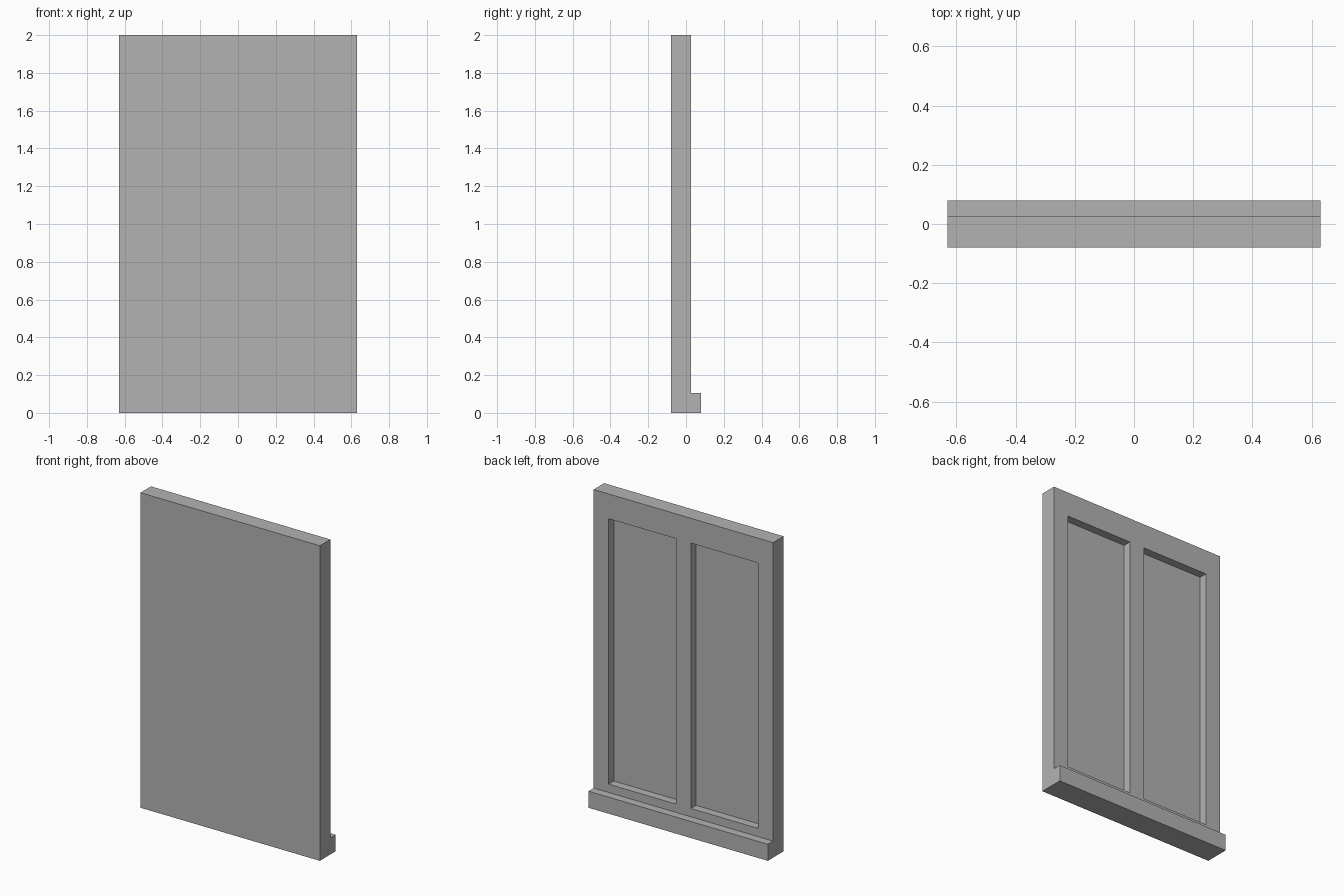
import bpy
import bmesh
from mathutils import Matrix

cube = bpy.data.objects.get("Cube")
if cube:
    bpy.data.objects.remove(cube, do_unlink=True)

# Proportions: every board is one unit wide
BOARD = 0.105
HALF_W = BOARD * 6
FRONT = -BOARD * 0.75
BACK = FRONT + BOARD
SILL_BACK = -FRONT
FLOOR = FRONT + BOARD / 2
HEIGHT = 2.0
MARGIN = BOARD * 1.5

grey = bpy.data.materials.new("plain grey")
grey.use_nodes = True
colour = (0.45, 0.45, 0.45, 1)
grey.diffuse_color = colour
grey.node_tree.nodes["Principled BSDF"].inputs["Base Color"].default_value = colour


def add_object(name, bm):
    bmesh.ops.recalc_face_normals(bm, faces=bm.faces)
    mesh = bpy.data.meshes.new(name)
    bm.to_mesh(mesh)
    bm.free()
    mesh.materials.append(grey)
    obj = bpy.data.objects.new(name, mesh)
    bpy.context.collection.objects.link(obj)
    return obj


def box(name, low, high):
    bm = bmesh.new()
    size = [h - l for l, h in zip(low, high)]
    centre = [(h + l) / 2 for l, h in zip(low, high)]
    matrix = Matrix.Translation(centre) @ Matrix.Diagonal((*size, 1))
    bmesh.ops.create_cube(bm, size=1, matrix=matrix)
    return add_object(name, bm)


# Slab and sill: an L-shaped side profile drawn across the full width
profile = [(FRONT, 0), (SILL_BACK, 0), (SILL_BACK, BOARD),
           (BACK, BOARD), (BACK, HEIGHT), (FRONT, HEIGHT)]
bm = bmesh.new()
side = bm.faces.new([bm.verts.new((-HALF_W, y, z)) for y, z in profile])
extruded = bmesh.ops.extrude_face_region(bm, geom=[side])["geom"]
bmesh.ops.translate(bm, vec=(HALF_W * 2, 0, 0),
                    verts=[v for v in extruded if isinstance(v, bmesh.types.BMVert)])
panel = add_object("window_panel", bm)

# Two tall recesses in the back, either side of the centre post
for label, side_sign in (("left", 1), ("right", -1)):
    xs = sorted((side_sign * BOARD / 2, side_sign * (HALF_W - BOARD)))
    cutter = box(label + "_recess_cutter", (xs[0], FLOOR, MARGIN),
                 (xs[1], SILL_BACK * 2, HEIGHT - MARGIN))
    cutter.hide_render = True
    cutter.hide_set(True)
    cut = panel.modifiers.new(label + "_recess", "BOOLEAN")
    cut.operation = "DIFFERENCE"
    cut.solver = "EXACT"
    cut.object = cutter

# Apply the cuts and drop the cutters
bpy.context.view_layer.update()
bpy.context.view_layer.objects.active = panel
for modifier in list(panel.modifiers):
    cutter = modifier.object
    bpy.ops.object.modifier_apply(modifier=modifier.name)
    bpy.data.objects.remove(cutter, do_unlink=True)
